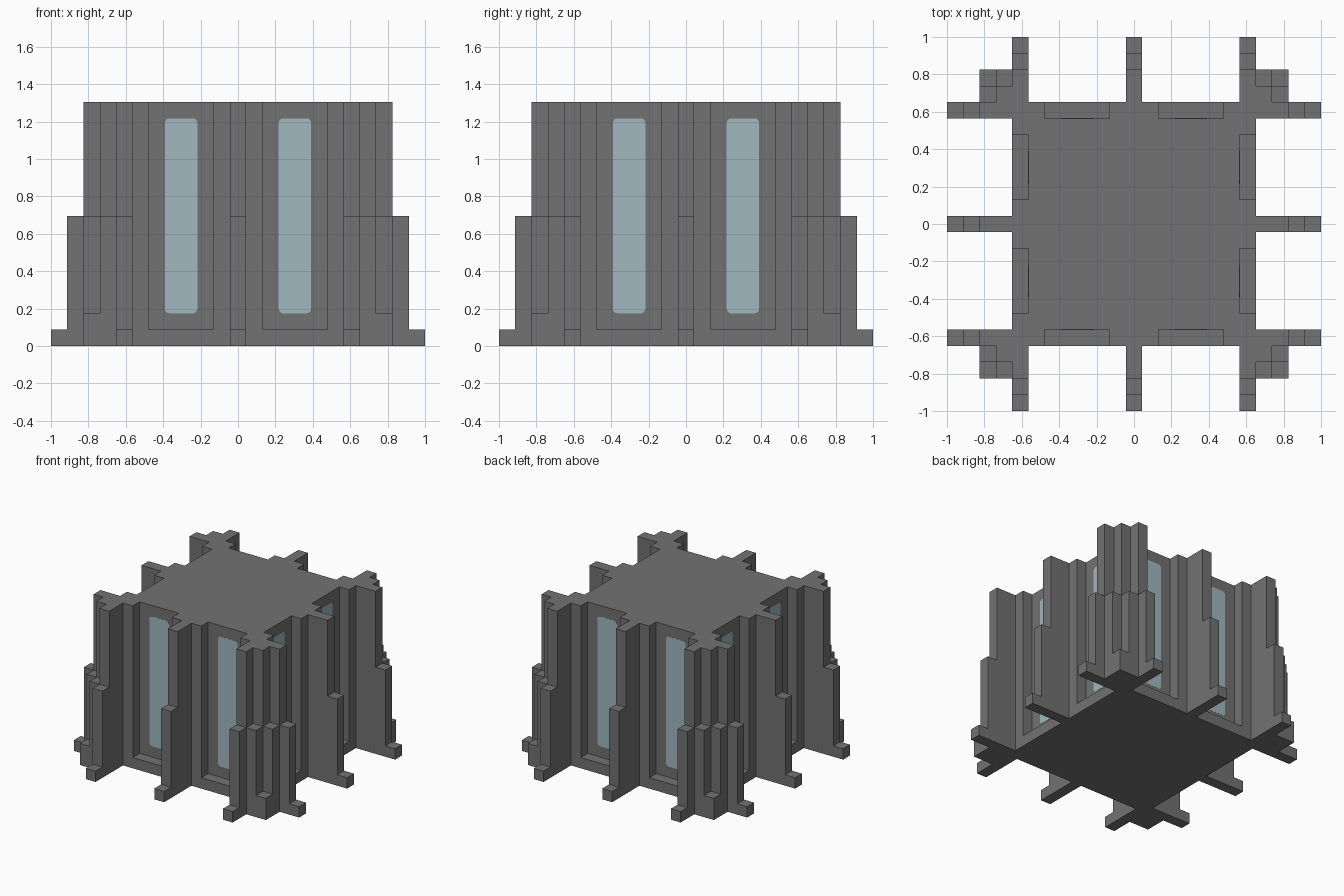
import bpy
import bmesh
from math import cos, sin, pi
from mathutils import Matrix, Vector

U = 2 / 23        # block size: the whole building is laid out on this grid
TOP = 15          # height in blocks

cube = bpy.data.objects.get("Cube")
if cube:
    bpy.data.objects.remove(cube, do_unlink=True)


def material(name, rgb):
    mat = bpy.data.materials.new(name)
    mat.use_nodes = True
    mat.diffuse_color = (*rgb, 1)
    mat.node_tree.nodes["Principled BSDF"].inputs["Base Color"].default_value = (*rgb, 1)
    return mat


stone = material("grey stone", (0.168, 0.168, 0.168))
glass = material("pale blue glass", (0.35, 0.48, 0.525))


def prism(name, points, offset, mat, matrix=Matrix()):
    """Extrude a closed outline, given in blocks, along an offset."""
    bm = bmesh.new()
    face = bm.faces.new([bm.verts.new(Vector(p) * U) for p in points])
    result = bmesh.ops.extrude_face_region(bm, geom=[face], use_keep_orig=True)
    moved = [g for g in result["geom"] if isinstance(g, bmesh.types.BMVert)]
    bmesh.ops.translate(bm, verts=moved, vec=Vector(offset) * U)
    bm.transform(matrix)
    bmesh.ops.recalc_face_normals(bm, faces=bm.faces)
    mesh = bpy.data.meshes.new(name)
    bm.to_mesh(mesh)
    bm.free()
    mesh.materials.append(mat)
    obj = bpy.data.objects.new(name, mesh)
    bpy.context.collection.objects.link(obj)
    return obj


def block(name, x, y, size, height, matrix=Matrix()):
    """Upright square column centred on x, y."""
    h = size / 2
    outline = [(x - h, y - h, 0), (x + h, y - h, 0), (x + h, y + h, 0), (x - h, y + h, 0)]
    return prism(name, outline, (0, 0, height), stone, matrix)


turns = {side: Matrix.Rotation(i * pi / 2, 4, "Z")
         for i, side in enumerate(("front", "left", "back", "right"))}

# Base slab, and the main body with two window bays notched into each wall
block("base_slab", 0, 0, 15, 1)
wall = [(-7.5, -7.5), (-5.5, -7.5), (-5.5, -6.5), (-1.5, -6.5), (-1.5, -7.5),
        (1.5, -7.5), (1.5, -6.5), (5.5, -6.5), (5.5, -7.5)]
body = [turn @ Vector((x, y, 1)) for turn in turns.values() for x, y in wall]
prism("main_body", body, (0, 0, TOP - 1), stone)

# Side profile of a stepped buttress: distance out from the centre, height
steps = [(7.5, 0), (11.5, 0), (11.5, 1), (10.5, 1), (10.5, 8), (9.5, 8), (9.5, TOP), (7.5, TOP)]

# Window outline with rounded corners
radius = 0.3
pane = []
for i, (cx, cz) in enumerate([(1, 14), (-1, 14), (-1, 2), (1, 2)]):
    inner = Vector((cx - radius * (1 if cx > 0 else -1), cz - radius * (1 if cz > 8 else -1)))
    for k in range(5):
        a = (i + k / 4) * pi / 2
        pane.append((inner.x + radius * cos(a), inner.y + radius * sin(a)))

for side, turn in turns.items():
    # Three buttresses per wall
    for label, x in (("right", -7), ("middle", 0), ("left", 7)):
        outline = [(x - 0.5, -out, z) for out, z in steps]
        prism(f"{side}_buttress_{label}", outline, (1, 0, 0), stone, turn)

    # Two tall windows per wall, thin plates in the bays
    for label, x in (("right", -3.5), ("left", 3.5)):
        outline = [(x + px, -6.48, pz) for px, pz in pane]
        prism(f"{side}_window_{label}", outline, (0, -0.03, 0), glass, turn)

    # Stepped cluster of columns in the corner between two buttresses
    block(f"{side}_corner_pier_tall", 8, -8, 1, TOP, turn)
    block(f"{side}_corner_pier_a", 9, -8, 1, 8, turn)
    block(f"{side}_corner_pier_b", 8, -9, 1, 8, turn)
    block(f"{side}_corner_foot", 9, -9, 1, 2, turn)
